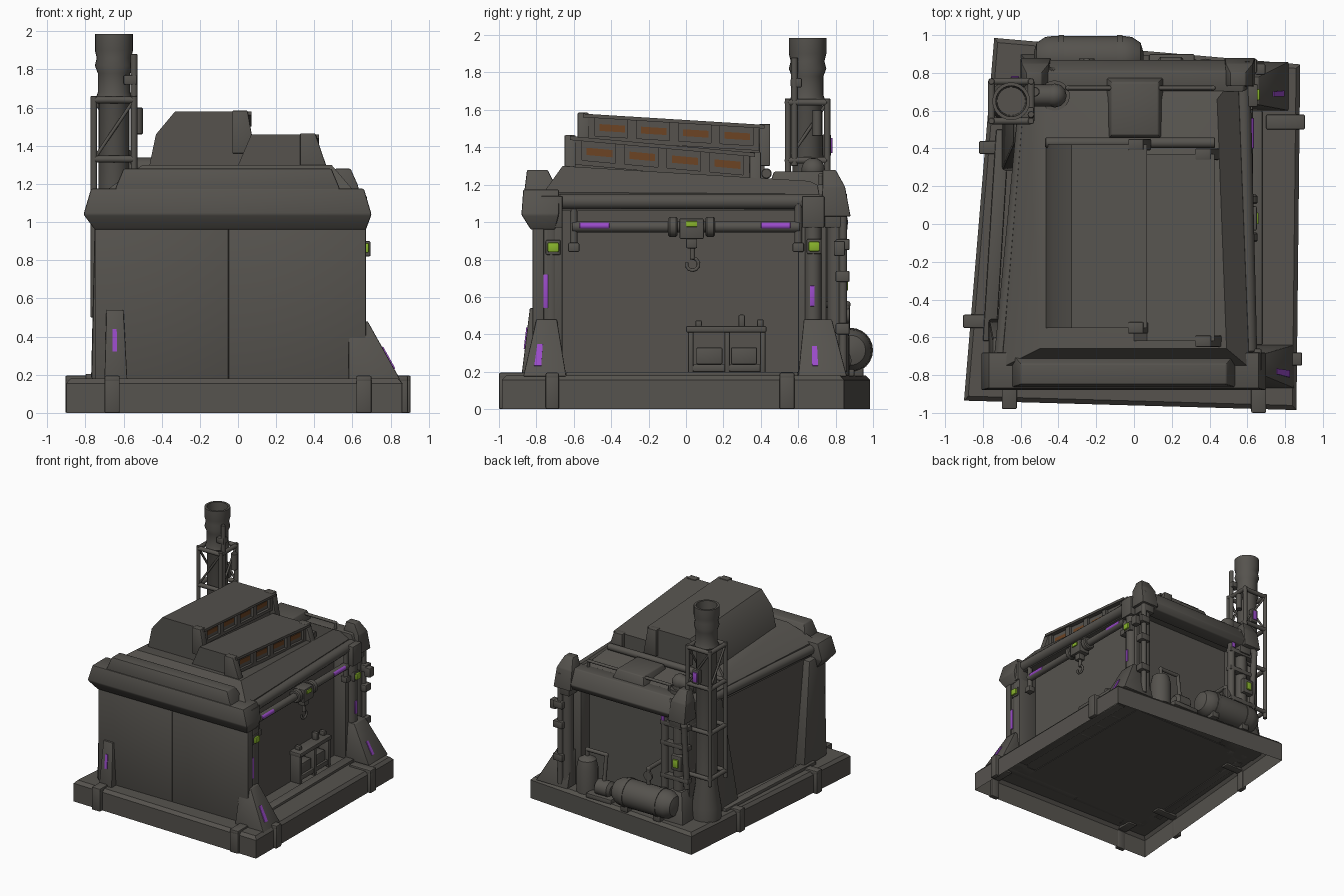
import bpy, bmesh, math
from mathutils import Vector as V

if "Cube" in bpy.data.objects:
    bpy.data.objects.remove(bpy.data.objects["Cube"])

def mat(name, c):
    m = bpy.data.materials.new(name)
    m.diffuse_color = (*c, 1)
    m.use_nodes = True
    m.node_tree.nodes["Principled BSDF"].inputs["Base Color"].default_value = m.diffuse_color
    return m
BODY = mat("dark_iron", (0.092, 0.086, 0.076))
PURPLE = mat("purple_glow", (0.32, 0.07, 0.58))
GREEN = mat("green_lamp", (0.25, 0.46, 0.025))
ORANGE = mat("dim_orange_glass", (0.15, 0.057, 0.017))

def finish(name, bm, m=BODY, bev=0):
    bmesh.ops.recalc_face_normals(bm, faces=bm.faces)
    if bev:
        bmesh.ops.bevel(bm, geom=bm.edges[:], offset=bev, segments=2, affect='EDGES', profile=0.5)
    me = bpy.data.meshes.new(name)
    bm.to_mesh(me); bm.free()
    me.materials.append(m)
    o = bpy.data.objects.new(name, me)
    bpy.context.collection.objects.link(o)
    return o

def loft(name, rings, m=BODY, bev=0, caps=(True, True)):
    bm = bmesh.new()
    rs = [[bm.verts.new(p) for p in r] for r in rings]
    for a, b in zip(rs, rs[1:]):
        for i in range(len(a)):
            j = (i + 1) % len(a)
            bm.faces.new((a[i], a[j], b[j], b[i]))
    if caps[0]: bm.faces.new(rs[0][::-1])
    if caps[1]: bm.faces.new(rs[-1])
    return finish(name, bm, m, bev)

def rect(x0, x1, y0, y1, z):
    return [(x0, y0, z), (x1, y0, z), (x1, y1, z), (x0, y1, z)]

def box(name, x0, x1, y0, y1, z0, z1, m=BODY, bev=0.008):
    return loft(name, [rect(x0, x1, y0, y1, z0), rect(x0, x1, y0, y1, z1)], m, bev)

def turned(name, p, d, prof, m=BODY, n=20):
    """Surface of revolution about direction d from p; prof = (radius, distance)."""
    q = V((0, 0, 1)).rotation_difference(V(d).normalized())
    return loft(name, [[V(p) + q @ V((r * math.cos(k * math.tau / n), r * math.sin(k * math.tau / n), h))
                        for k in range(n)] for r, h in prof], m)

def cyl(name, p, q, r, m=BODY, n=14):
    d = V(q) - V(p)
    return turned(name, p, d, [(r * .85, 0), (r, r * .15), (r, d.length - r * .15), (r * .85, d.length)], m, n)

def pipe(name, pts, r, m=BODY):
    for i, (a, b) in enumerate(zip(pts, pts[1:])):
        cyl(f"{name}_{i}", a, b, r, m, 12)
        if i:
            bm = bmesh.new()
            bmesh.ops.create_uvsphere(bm, u_segments=12, v_segments=8, radius=r * 1.1)
            bmesh.ops.translate(bm, verts=bm.verts, vec=a)
            finish(f"{name}_joint_{i}", bm, m)

def panel(name, quad, u0, u1, v0, v1, t, m=BODY):
    """Plate raised by t from part of a quad (A, B along the bottom, C, D on top)."""
    A, B, C, D = map(V, quad)
    n = (B - A).cross(D - A).normalized()
    pt = lambda u, v: A.lerp(B, u).lerp(D.lerp(C, u), v)
    low = [pt(u, v) for u, v in ((u0, v0), (u1, v0), (u1, v1), (u0, v1))]
    return loft(name, [[p - n * .003 for p in low], [p + n * t for p in low]], m)

# Skewed base, open underneath, with straps folded over its edge
def base_ring(k, z):
    return [(-.90 * k, -.935 * k, z), (.86 * k, -.985 * k, z), (.88 * k, .845 * k, z), (-.74 * k, .985 * k, z)]
loft("base_slab", [base_ring(1, 0), base_ring(1, .155), base_ring(.975, .18)], caps=(False, True))
for i, (x0, x1, y0, y1) in enumerate([(-.70, -.62, -.98, -.8), (.62, .70, -1.0, -.8), (-.905, -.66, -.55, -.48),
                                      (-.82, -.62, .37, .44), (.7, .905, .5, .58), (.7, .89, -.75, -.68)]):
    box(f"base_strap_top_{i}", x0, x1, y0, y1, .16, .195)
    t = .04
    if i < 2: box(f"base_strap_side_{i}", x0, x1, y0, y0 + t, 0, .19)
    elif i < 4: box(f"base_strap_side_{i}", x0, x0 + t, y0, y1, 0, .19)
    else: box(f"base_strap_side_{i}", x1 - t, x1, y0, y1, 0, .19)
box("right_curb", .60, .68, -.64, .6, .172, .2)
loft("left_curb", [rr for rr in ([(-.80, -.62, z), (-.73, -.62, z), (-.66, .5, z), (-.73, .5, z)] for z in (.172, .205))], bev=.008)

# Recessed core walls and the two front panels
core = lambda z: [(-.71, -.78, z), (.49, -.78, z), (.49, .63, z), (-.58, .63, z)]
loft("core_walls", [core(.175), core(1.12)])
box("front_panel_left", -.75, -.051, -.82, -.76, .175, .99, bev=.004)
box("front_panel_right", -.049, .67, -.82, -.76, .175, .99, bev=.004)
loft("left_front_pillar", [rect(-.77, -.6, -.81, -.50, .175), rect(-.75, -.6, -.81, -.60, 1.05)], bev=.015)
loft("left_rear_pillar", [rect(-.70, -.5, .28, .63, .175), rect(-.64, -.5, .42, .63, 1.1)], bev=.015)

# Corner posts with sloped feet
for n, x, y in (("front_right", .62, -.72), ("rear_right", .60, .68), ("rear_left", -.48, .78), ("rear_inner", .56, .8)):
    cyl(n + "_post", (x, y, .175), (x, y, 1.12), .045)
    box(n + "_post_collar", x - .055, x + .055, y - .06, y + .06, .97, 1.14)
box("front_right_jamb", .47, .66, -.79, -.66, .175, 1.06)
box("rear_right_jamb", .47, .60, .60, .75, .175, 1.06)
box("rear_left_jamb", -.56, -.43, .60, .75, .175, 1.06)
loft("front_left_foot", [rect(-.70, -.58, -.88, -.76, .175), rect(-.69, -.60, -.835, -.76, .54)], bev=.006)
loft("front_right_foot", [rect(.58, .85, -.87, -.64, .175), rect(.58, .68, -.80, -.69, .48)], bev=.006)
loft("rear_right_foot", [rect(.52, .82, .60, .86, .175), rect(.52, .66, .63, .78, .48)], bev=.006)
loft("rear_left_foot", [rect(-.6, -.36, .63, .9, .175), rect(-.54, -.43, .63, .83, .42)], bev=.006)
panel("front_left_foot_light", [(-.70, -.88, .175), (-.58, -.88, .175), (-.60, -.835, .54), (-.69, -.835, .54)], .35, .58, .4, .72, .006, PURPLE)
panel("front_right_foot_light", [(.85, -.87, .175), (.85, -.64, .175), (.68, -.69, .48), (.68, -.80, .48)], .22, .4, .18, .56, .006, PURPLE)
panel("rear_right_foot_light", [(.82, .60, .175), (.82, .86, .175), (.66, .78, .48), (.66, .63, .48)], .29, .42, .18, .52, .006, PURPLE)
for n, x, y, z0, z1 in (("front", .66, -.75, .54, .72), ("rear", .64, .675, .55, .66)):
    box(n + "_post_light", x - .01, x + .009, y - .013, y + .013, z0, z1, PURPLE, .003)
for n, x, y, z in (("front", .665, -.71, .865), ("rear", .645, .685, .87)):
    box(n + "_lamp_mount", x - .04, x + .005, y - .04, y + .04, z - .04, z + .04)
    box(n + "_lamp", x, x + .022, y - .03, y + .03, z - .026, z + .026, GREEN)

# Roof: hipped deck, front and rear eave beams, side gutters
rr = lambda z0, z1, a, b, c, d, y0, y1: [(a, y0, z0), (b, y0, z0), (c, y1, z1), (d, y1, z1)]
loft("roof_deck", [rr(1.06, 1.06, -.72, .62, .56, -.58, -.76, .82), rr(1.16, 1.15, -.70, .61, .55, -.57, -.76, .80),
                   rr(1.30, 1.22, -.50, .49, .44, -.46, -.66, .66)])
loft("front_eave", [rect(-.75, .67, -.83, -.70, .96), rect(-.81, .70, -.88, -.68, 1.04), rect(-.77, .66, -.87, -.68, 1.175)], bev=.008)
loft("front_eave_cap", [rect(-.65, .54, -.865, -.68, 1.16), rect(-.60, .49, -.85, -.74, 1.28)], bev=.008)
loft("rear_eave", [rect(-.58, .58, .72, .84, 1.03), rect(-.60, .62, .72, .87, 1.08), rect(-.56, .58, .70, .81, 1.2)], bev=.008)
for n, x in (("left", -.52), ("right", .56)):
    loft(n + "_rear_cap", [rect(x - .08, x + .08, .72, .88, 1.03), rect(x - .075, x + .07, .73, .85, 1.19),
                           rect(x - .05, x + .03, .73, .80, 1.28)], bev=.006)
cyl("right_gutter", (.61, -.68, 1.11), (.575, .74, 1.11), .042)
cyl("left_gutter", (-.70, -.70, 1.11), (-.58, .55, 1.11), .04)
cyl("ridge_bar", (-.47, .43, 1.26), (.43, .43, 1.26), .028)
loft("roof_hatch", [rect(-.15, .16, .44, .78, 1.18), rect(-.12, .13, .47, .75, 1.27)], bev=.008)
pipe("rear_roof_rail", [(.42, .72, 1.16), (.42, .72, 1.25), (-.35, .72, 1.25), (-.35, .72, 1.16)], .012)

# Stepped skylights: upright glazed strips facing right under overhanging roof sheets
def skylight(name, prof, y0, y1, drop, xf, zb, zt, foot):
    # prof is the front outline; it falls toward the rear
    loft(name, [[(x, y0, z) for x, z in prof], [(x, y1, max(z - drop, 1.18)) for x, z in prof]])
    q = [(xf, y0, zb), (xf, y1, zb - drop), (xf, y1, zt - drop), (xf, y0, zt)]
    panel(name + "_top_rail", q, 0, 1, .86, 1, .04)
    panel(name + "_sill", q, 0, 1, 0, .18, .022)
    for i in range(5):
        u = .04 + i * .23
        panel(f"{name}_mullion_{i}", q, u - .025, u + .025, .1, .9, .022)
        if i < 4:
            panel(f"{name}_window_{i}", q, u + .05, u + .19, .38, .64, .004, ORANGE)
    for i, y in enumerate((y0, y1)):
        d = drop * i
        loft(f"{name}_end_post_{i}", [rect(xf - .06, xf + foot, y - .03, y + .03, zb - d - .08),
                                      rect(xf - .06, xf + .02, y - .03, y + .03, zt - d + .005)], bev=.006)
skylight("upper_skylight", [(-.47, 1.27), (.03, 1.27), (.03, 1.58), (-.33, 1.58), (-.43, 1.46)],
         -.55, .42, .06, .03, 1.44, 1.58, .06)
skylight("lower_skylight", [(-.02, 1.25), (.385, 1.25), (.385, 1.46), (.07, 1.46)],
         -.62, .37, .09, .385, 1.31, 1.46, .1)

# Hoist rail with hook across the open side
X = .60
cyl("hoist_rail", (X, -.61, .975), (X, .61, .975), .03)
for i, (a, b) in enumerate(((-.57, -.41), (.40, .56))):
    cyl(f"hoist_rail_light_{i}", (X + .016, a, .98), (X + .016, b, .98), .018, PURPLE)
for s in (-1, 1):
    box(f"rail_bracket_{s}", X - .03, X + .03, s * .6 - .03, s * .6 + .03, .84, .89)
    cyl(f"rail_hanger_{s}", (X, s * .6, .85), (X, s * .6, 1.1), .02)
for i, y in enumerate((-.07, .13)):
    cyl(f"hoist_wheel_{i}", (X, y - .025, .975), (X, y + .025, .975), .055)
box("hoist_body", X - .05, X + .05, -.035, .095, .91, 1.02)
box("hoist_lamp", X + .045, X + .059, .0, .06, .975, 1.005, GREEN, .003)
box("hoist_block", X - .03, X + .03, .0, .06, .86, .925)
cyl("hook_shank", (X, .035, .80), (X, .035, .87), .014)
hook = [(X, .035 + .033 * math.cos(a), .775 + .033 * math.sin(a)) for a in [math.radians(90 - 36 * k) for k in range(9)]]
pipe("hook", hook, .009)

# Workbench
box("bench_top", .48, .59, 0, .43, .41, .445)
box("bench_shelf", .48, .575, .02, .41, .20, .24)
for i, y in enumerate((.01, .205, .395)):
    box(f"bench_leg_{i}", .48, .58, y, y + .03, .178, .42)
for i, y in enumerate((.055, .24)):
    box(f"bench_bin_{i}", .48, .56, y, y + .14, .24, .33)
for i, (y, h) in enumerate(((.05, .03), (.28, .06), (.38, .035))):
    box(f"bench_tool_{i}", .50, .55, y, y + .035, .44, .445 + h)

# Chimney stack inside a braced lattice
sx, sy = -.65, .65
turned("chimney", (sx, sy, 0), (0, 0, 1), [(.115, .175), (.115, .28), (.085, .48), (.08, 1.62), (.095, 1.65), (.085, 1.68),
       (.085, 1.78), (.1, 1.82), (.09, 1.86), (.1, 1.9), (.1, 1.985), (.082, 1.985), (.075, 1.84)], n=24)
e = .105
cor = [(sx - e, sy - e), (sx + e, sy - e), (sx + e, sy + e), (sx - e, sy + e)]
levels = (.56, .95, 1.33, 1.64)
for i in range(4):
    (ax, ay), (bx, by) = cor[i], cor[(i + 1) % 4]
    cyl(f"lattice_upright_{i}", (ax, ay, .5), (ax, ay, 1.66), .017)
    for k, z in enumerate(levels):
        cyl(f"lattice_ring_{i}_{k}", (ax, ay, z), (bx, by, z), .018)
    cyl(f"lattice_brace_{i}", (ax, ay, levels[2]), (bx, by, levels[3]), .009)
pipe("stack_side_pipe", [(-.545, .58, 1.3), (-.545, .58, 1.88)], .018)
box("stack_pipe_clamp", -.60, -.53, .56, .62, 1.72, 1.77)
cyl("stack_canister", (-.525, .70, 1.46), (-.525, .70, 1.6), .026)
box("stack_light_mount", -.66, -.6, .73, .775, 1.35, 1.47)
box("stack_light", -.65, -.61, .77, .783, 1.37, 1.45, PURPLE, .003)
pipe("roof_elbow", [(-.42, .68, 1.15), (-.42, .68, 1.28), (-.58, .68, 1.28)], .058)
turned("roof_elbow_flange", (-.42, .68, 1.2), (0, 0, 1), [(.08, 0), (.08, .03)])

# Rear machinery: pressure tank, boiler, pump and piping
turned("pressure_tank", (-.53, .88, .315), (1, 0, 0), [(.03, 0), (.08, .015), (.11, .06), (.115, .1), (.115, .48), (.11, .52), (.08, .565), (.03, .58)], n=24)
for i, x in enumerate((-.40, -.09)):
    turned(f"tank_band_{i}", (x, .88, .315), (1, 0, 0), [(.12, 0), (.12, .03)], n=24)
    box(f"tank_saddle_{i}", x - .02, x + .05, .79, .95, .175, .25)
turned("small_boiler", (.38, .79, .18), (0, 0, 1), [(.085, 0), (.085, .2), (.07, .27), (.02, .30)])
turned("pump_drum", (.12, .82, .26), (1, 0, 0), [(.04, 0), (.065, .02), (.065, .13), (.04, .15)])
box("pump_base", .08, .32, .72, .90, .175, .215)
pipe("tank_riser", [(-.25, .86, .40), (-.25, .86, .56), (-.25, .65, .56)], .018)
pipe("boiler_pipe", [(.38, .79, .45), (.38, .79, .53), (.2, .79, .53), (.2, .82, .3)], .016)
pipe("tall_drain_pipe", [(.60, .84, .2), (.60, .84, 1.15)], .022)
pipe("corner_pipe", [(-.36, .80, .4), (-.36, .80, 1.1), (-.45, .80, 1.18)], .03)
pipe("side_pipe", [(-.57, .80, .45), (-.57, .84, 1.0), (-.5, .82, 1.16)], .025)
box("rear_pipe_light", -.375, -.345, .82, .835, .99, 1.09, PURPLE, .003)
box("rear_lamp_mount", -.55, -.45, .80, .85, .6, .73)
box("rear_lamp", -.525, -.475, .845, .865, .63, .70, GREEN)
for i, z in enumerate((.5, .78, .95)):
    box(f"pipe_clamp_{i}", -.6, -.33, .77, .83, z, z + .04)
    box(f"right_pipe_clamp_{i}", .56, .65, .80, .875, z - .1, z - .04)
turned("valve_wheel", (-.25, .86, .5), (0, 1, 0), [(.04, 0), (.04, .015)])
box("side_switch", .64, .695, .79, .85, .82, .9)

# Smooth shading with crisp edges
bpy.ops.object.select_all(action='SELECT')
bpy.context.view_layer.objects.active = bpy.context.selected_objects[0]
bpy.ops.object.shade_smooth_by_angle(angle=math.radians(35))
